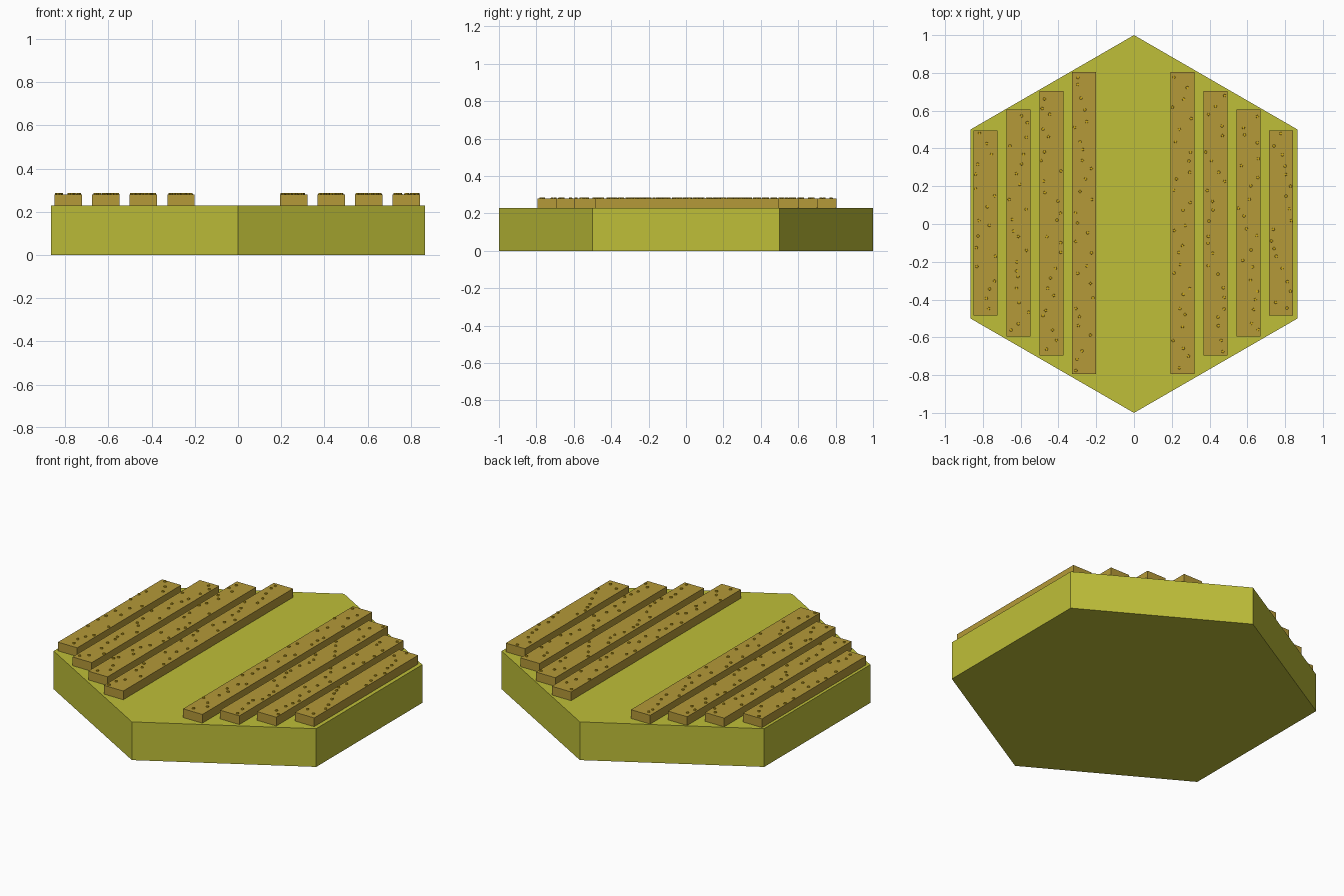
import bpy, bmesh, math, random
from mathutils import Matrix

if "Cube" in bpy.data.objects:
    bpy.data.objects.remove(bpy.data.objects["Cube"])

random.seed(4)
SLAB_TOP, STRIP_TOP, DOT_TOP = 0.228, 0.28, 0.286


def material(name, rgb):
    m = bpy.data.materials.new(name)
    m.diffuse_color = (*rgb, 1)
    m.use_nodes = True
    m.node_tree.nodes["Principled BSDF"].inputs["Base Color"].default_value = m.diffuse_color
    return m


def finish(bm, name, mat):
    mesh = bpy.data.meshes.new(name)
    bm.to_mesh(mesh)
    bm.free()
    mesh.materials.append(mat)
    obj = bpy.data.objects.new(name, mesh)
    bpy.context.collection.objects.link(obj)


green = material("tile_green", (0.52, 0.52, 0.04))
soil = material("soil_brown", (0.46, 0.32, 0.04))
gold = material("seed_gold", (0.65, 0.42, 0.01))

# Hexagonal ground tile with corners at front and back
bm = bmesh.new()
corners = [bm.verts.new((math.sin(i * math.pi / 3), math.cos(i * math.pi / 3), 0))
           for i in range(6)]
base = bm.faces.new(corners)
top = bmesh.ops.extrude_face_region(bm, geom=[base])["geom"]
bmesh.ops.translate(bm, vec=(0, 0, SLAB_TOP),
                    verts=[v for v in top if isinstance(v, bmesh.types.BMVert)])
bmesh.ops.recalc_face_normals(bm, faces=bm.faces)
finish(bm, "hex_tile", green)

# Raised soil rows: distance from centre and half length
rows = [(0.264, 0.80), (0.438, 0.70), (0.612, 0.60), (0.785, 0.49)]
width, y_mid = 0.127, 0.005
for side, label in ((-1, "left"), (1, "right")):
    for n, (dist, half) in enumerate(rows, 1):
        x = side * dist - (0.006 if side > 0 else 0)
        bm = bmesh.new()
        bmesh.ops.create_cube(bm, size=1, matrix=Matrix.Translation(
            (x, y_mid, (SLAB_TOP + STRIP_TOP) / 2)) @ Matrix.Diagonal(
            (width, 2 * half, STRIP_TOP - SLAB_TOP, 1)))
        finish(bm, f"soil_row_{label}_{n}", soil)

        # Seeds scattered along the row, barely proud of the soil
        bm = bmesh.new()
        count = round(half * 36)
        for i in range(count):
            y = y_mid - half + 2 * half * (i + random.uniform(0.2, 0.8)) / count
            dx = random.uniform(-0.055, 0.055)
            bmesh.ops.create_cone(
                bm, cap_ends=True, segments=8, radius1=0.009, radius2=0.007,
                depth=0.012, matrix=Matrix.Translation((x + dx, y, DOT_TOP - 0.006)))
        finish(bm, f"seeds_{label}_{n}", gold)
